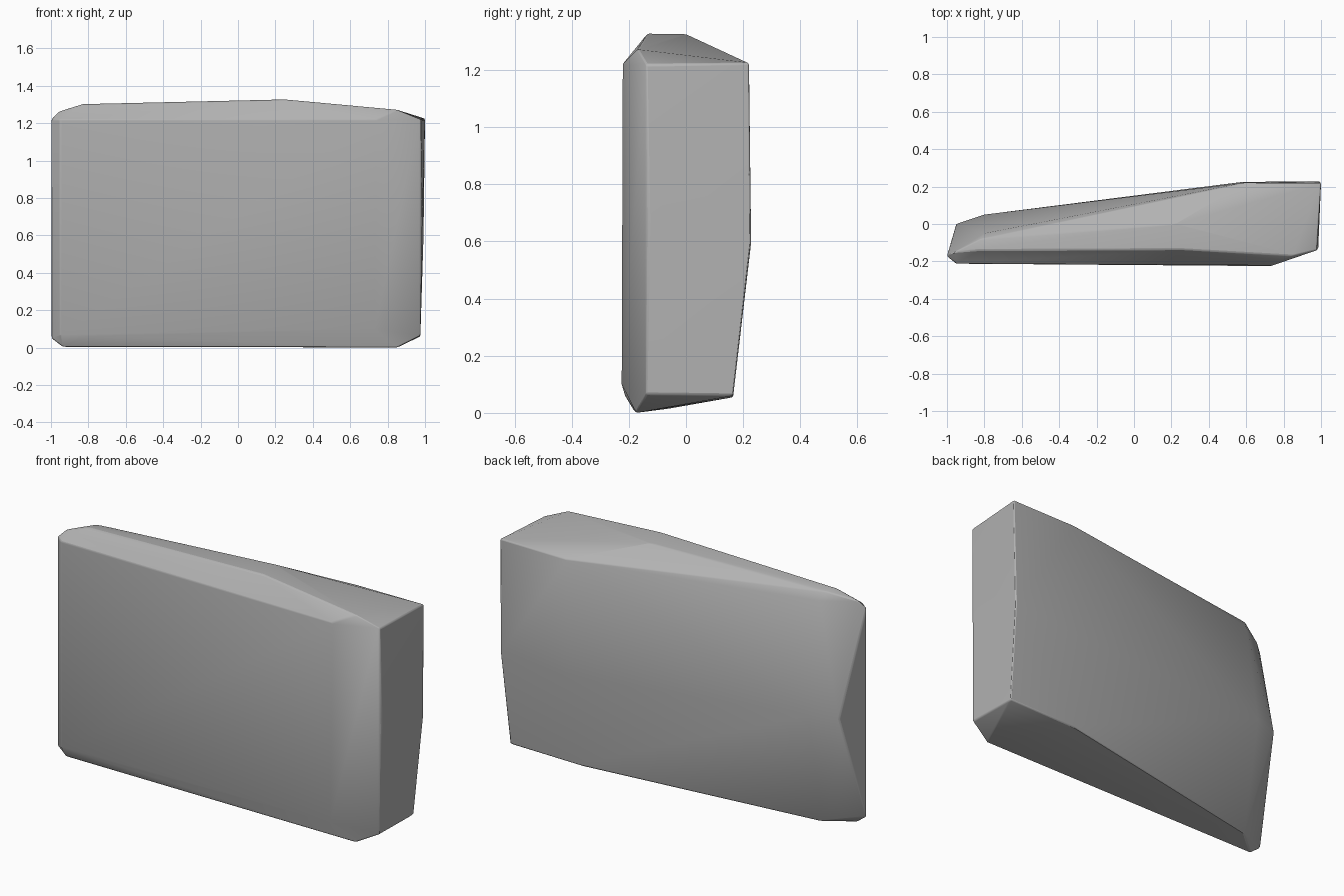
import bpy, bmesh, math

cube = bpy.data.objects.get("Cube")
if cube:
    bpy.data.objects.remove(cube, do_unlink=True)

# Key corners of the stone slab, grouped by side
front = [(-.95, -.212, .07), (-.95, -.212, 1.22), (-.8, -.213, .06),
         (.73, -.225, .1), (.74, -.222, 1.22)]
left_end = [(-1, -.172, .05), (-1, -.172, 1.22), (-.96, -.15, 1.262),
            (-.95, 0, .65)]
right_end = [(.975, -.14, .065), (.985, -.13, .65), (.978, -.14, 1.22),
             (.975, .165, .06), (.992, .228, .6), (1, .22, 1.225)]
bottom = [(-.94, -.18, .004), (.85, -.175, 0), (.55, .165, .055),
          (-.8, -.06, .015)]
top = [(-.83, -.14, 1.302), (-.82, -.08, 1.3), (.25, -.135, 1.327),
       (.22, 0, 1.325), (.85, -.17, 1.272)]
back = [(-.8, -.05, 1.255), (-.8, .05, .65), (.6, .222, 1.22),
        (.58, .225, .57)]

# Wrap the corners into one closed faceted body
bm = bmesh.new()
for p in front + left_end + right_end + bottom + top + back:
    bm.verts.new(p)
hull = bmesh.ops.convex_hull(bm, input=bm.verts)
loose = [v for v in bm.verts if not v.link_faces]
bmesh.ops.delete(bm, geom=loose, context='VERTS')
bmesh.ops.dissolve_limit(bm, angle_limit=math.radians(1.5),
                         verts=bm.verts, edges=bm.edges)
bmesh.ops.recalc_face_normals(bm, faces=bm.faces)
mesh = bpy.data.meshes.new("stone_slab")
bm.to_mesh(mesh)
bm.free()
slab = bpy.data.objects.new("stone_slab", mesh)
bpy.context.collection.objects.link(slab)

# Worn, softened edges
bevel = slab.modifiers.new("worn_edges", 'BEVEL')
bevel.width = .012
bevel.segments = 2
bevel.limit_method = 'ANGLE'
bevel.angle_limit = math.radians(28)

# Plain grey stone
stone = bpy.data.materials.new("grey_stone")
stone.use_nodes = True
grey = (.45, .45, .45, 1)
stone.diffuse_color = grey
stone.node_tree.nodes["Principled BSDF"].inputs["Base Color"].default_value = grey
mesh.materials.append(stone)

bpy.context.view_layer.objects.active = slab
slab.select_set(True)
bpy.ops.object.shade_smooth_by_angle(angle=math.radians(35))
